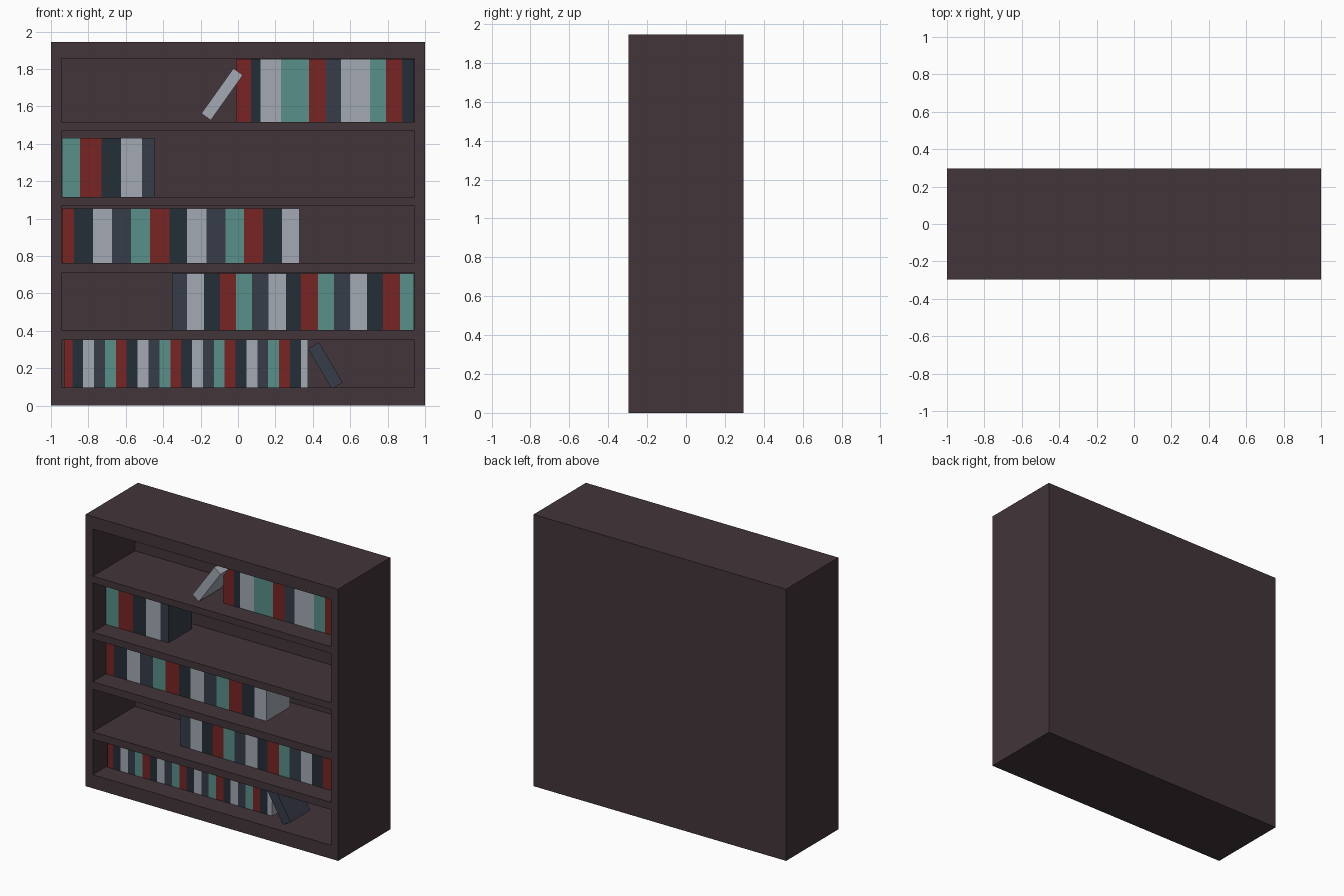
import bpy, bmesh, math
from mathutils import Matrix, Vector

if "Cube" in bpy.data.objects:
    bpy.data.objects.remove(bpy.data.objects["Cube"])


def material(name, rgb):
    """Flat colour given as sRGB 0-255, stored as linear."""
    lin = [(c / 255 / 12.92) if c / 255 <= 0.04045 else ((c / 255 + 0.055) / 1.055) ** 2.4 for c in rgb]
    m = bpy.data.materials.new(name)
    m.diffuse_color = (*lin, 1.0)
    m.use_nodes = True
    m.node_tree.nodes["Principled BSDF"].inputs["Base Color"].default_value = m.diffuse_color
    return m


WOOD = material("dark wood", (66, 53, 58))
COLOURS = {
    "R": material("red cover", (120, 36, 36)),
    "D": material("dark cover", (36, 46, 54)),
    "G": material("pale grey cover", (163, 170, 179)),
    "S": material("slate cover", (54, 60, 72)),
    "T": material("teal cover", (88, 144, 138)),
}


def finish(bm, name, mat):
    bmesh.ops.recalc_face_normals(bm, faces=bm.faces[:])
    me = bpy.data.meshes.new(name)
    bm.to_mesh(me)
    bm.free()
    me.materials.append(mat)
    ob = bpy.data.objects.new(name, me)
    bpy.context.collection.objects.link(ob)
    return ob


def box(name, lo, hi, mat, tilt=0.0):
    """Box between two corners, turned about its own centre around y."""
    lo, hi = Vector(lo), Vector(hi)
    bm = bmesh.new()
    bmesh.ops.create_cube(bm, size=1)
    bmesh.ops.scale(bm, vec=hi - lo, verts=bm.verts[:])
    bmesh.ops.rotate(bm, matrix=Matrix.Rotation(tilt, 3, 'Y'), verts=bm.verts[:])
    bmesh.ops.translate(bm, vec=(lo + hi) / 2, verts=bm.verts[:])
    return finish(bm, name, mat)


# Case: one solid block with five bays pushed in from the front
HALF_D, HEIGHT, INNER_X, BACK_Y = 0.296, 1.945, 0.943, 0.18
BAYS = [(1.518, 1.856), (1.117, 1.470), (0.763, 1.067), (0.404, 0.709), (0.097, 0.351)]

bm = bmesh.new()
bmesh.ops.create_cube(bm, size=1)
bmesh.ops.scale(bm, vec=(2, HALF_D * 2, HEIGHT), verts=bm.verts[:])
bmesh.ops.translate(bm, vec=(0, 0, HEIGHT / 2), verts=bm.verts[:])
cuts = [((x, 0, 0), (1, 0, 0)) for x in (-INNER_X, INNER_X)]
cuts += [((0, 0, z), (0, 0, 1)) for bay in BAYS for z in bay]
for co, no in cuts:
    bmesh.ops.bisect_plane(bm, geom=bm.verts[:] + bm.edges[:] + bm.faces[:], plane_co=co, plane_no=no)
bm.normal_update()
openings = []
for f in bm.faces:
    c = f.calc_center_median()
    if f.normal.y < -0.9 and abs(c.x) < INNER_X and any(a < c.z < b for a, b in BAYS):
        openings.append(f)
ext = bmesh.ops.extrude_face_region(bm, geom=openings)
bmesh.ops.translate(bm, vec=(0, BACK_Y + HALF_D, 0),
                    verts=[v for v in ext["geom"] if isinstance(v, bmesh.types.BMVert)])
left_over = [f for f in openings if f.is_valid]
if left_over:
    bmesh.ops.delete(bm, geom=left_over, context='FACES')
finish(bm, "bookcase", WOOD)

# Upright books: colour order and spine borders for each bay, top to bottom
ROWS = [
    ("RDGTRSGTRD", 1.855,
     [-0.01, 0.07, 0.12, 0.23, 0.38, 0.47, 0.55, 0.705, 0.79, 0.877, 0.942]),
    ("TRDGS", 1.43, [-0.942, -0.845, -0.73, -0.625, -0.512, -0.447]),
    ("RDGSTRDGSTRDG", 1.055,
     [-0.942, -0.878, -0.775, -0.674, -0.572, -0.47, -0.366, -0.273, -0.168,
      -0.067, 0.032, 0.133, 0.235, 0.328]),
    ("SGDRTSGDRTSGDRT", 0.708,
     [-0.352, -0.273, -0.182, -0.096, -0.011, 0.075, 0.163, 0.256, 0.337,
      0.427, 0.512, 0.60, 0.689, 0.775, 0.865, 0.942]),
    ("RDGSTRDGSTRDGSTRDGSTRDG", 0.35,
     [-0.929, -0.886] + [-0.886 + 0.0582 * i for i in range(1, 22)] + [0.374]),
]
FRONT, BACK = -0.147, 0.118
for row, ((order, top, xs), (floor, _)) in enumerate(zip(ROWS, BAYS), 1):
    for i, key in enumerate(order):
        box(f"book_row{row}_{i + 1}", (xs[i], FRONT, floor), (xs[i + 1], BACK, top), COLOURS[key])


# Leaning books
def leaning(name, x, z, width, length, y0, y1, degrees, key):
    box(name, (x - width / 2, y0, z - length / 2), (x + width / 2, y1, z + length / 2),
        COLOURS[key], math.radians(degrees))


leaning("leaning_book_top", -0.085, 1.665, 0.062, 0.296, -0.235, 0.02, 35.4, "G")
leaning("leaning_book_bottom", 0.467, 0.214, 0.068, 0.25, -0.205, 0.02, -30.5, "S")
